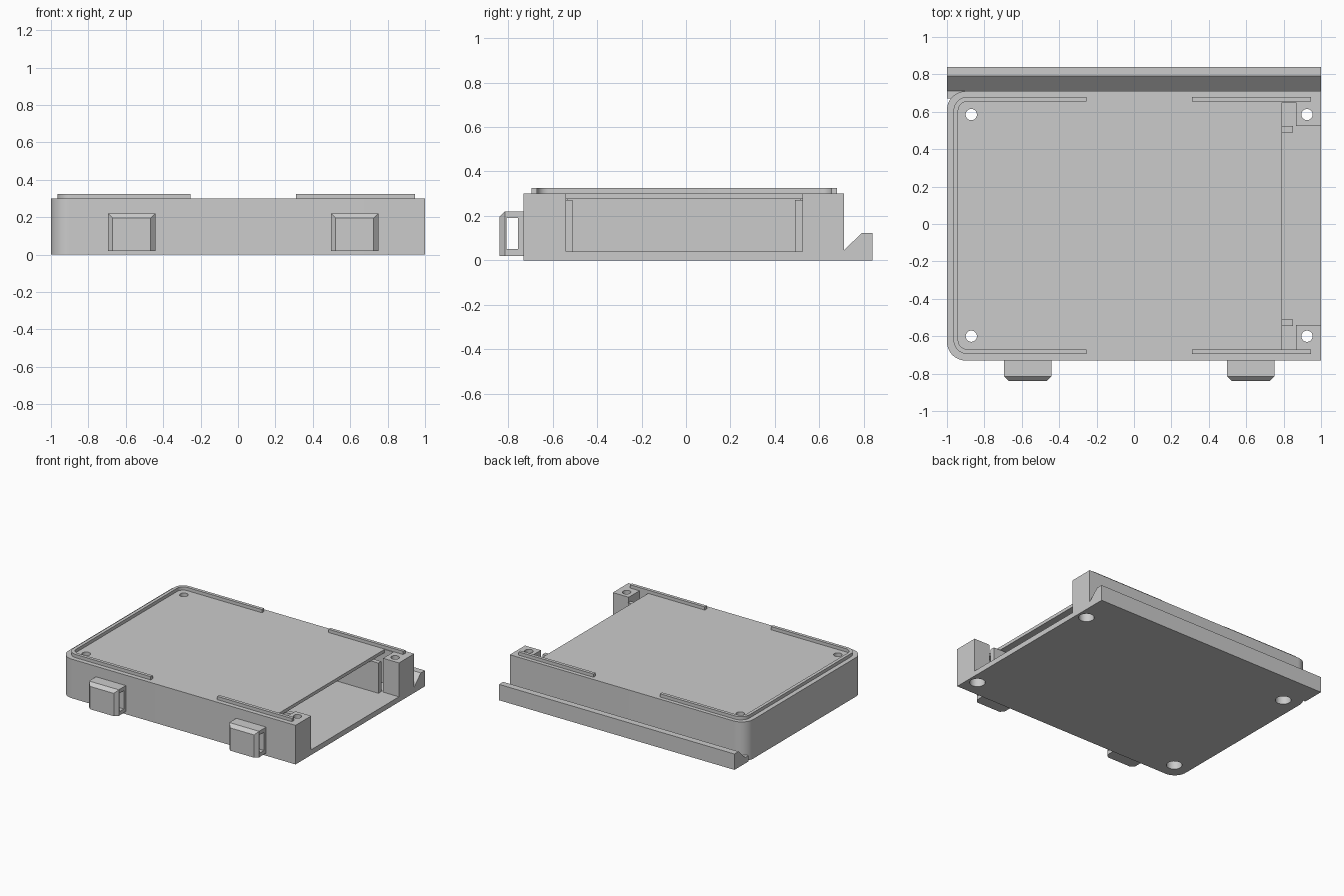
import bpy, bmesh
from math import sin, cos, pi, radians
from mathutils import Vector

cube = bpy.data.objects.get("Cube")
if cube:
    bpy.data.objects.remove(cube, do_unlink=True)

GREY = (0.6, 0.6, 0.6, 1.0)
mat = bpy.data.materials.new("plain grey")
mat.use_nodes = True
mat.diffuse_color = GREY
mat.node_tree.nodes["Principled BSDF"].inputs["Base Color"].default_value = GREY


def loft(name, rings):
    """Closed solid through rings of matching points."""
    bm = bmesh.new()
    loops = [[bm.verts.new(p) for p in ring] for ring in rings]
    n = len(loops[0])
    for a, b in zip(loops, loops[1:]):
        for i in range(n):
            j = (i + 1) % n
            bm.faces.new((a[i], a[j], b[j], b[i]))
    bm.faces.new(loops[0][::-1])
    bm.faces.new(loops[-1])
    bmesh.ops.recalc_face_normals(bm, faces=bm.faces)
    mesh = bpy.data.meshes.new(name)
    bm.to_mesh(mesh)
    bm.free()
    mesh.materials.append(mat)
    obj = bpy.data.objects.new(name, mesh)
    bpy.context.collection.objects.link(obj)
    return obj


def prism(name, outline, z0, z1):
    return loft(name, [[(x, y, z) for x, y in outline] for z in (z0, z1)])


def box(name, x0, x1, y0, y1, z0, z1):
    return prism(name, [(x0, y0), (x1, y0), (x1, y1), (x0, y1)], z0, z1)


def arc(cx, cy, r, start, end, steps=12):
    angles = [radians(start + (end - start) * i / steps) for i in range(steps + 1)]
    return [(cx + r * cos(a), cy + r * sin(a)) for a in angles]


def disc(name, x, y, r, z0, z1):
    return prism(name, arc(x, y, r, 0, 360, 32)[:-1], z0, z1)


def cut(obj, cutters):
    """Subtract the cutters and bake the result."""
    for c in cutters:
        mod = obj.modifiers.new("cut", 'BOOLEAN')
        mod.operation = 'DIFFERENCE'
        mod.solver = 'EXACT'
        mod.object = c
    deps = bpy.context.evaluated_depsgraph_get()
    mesh = bpy.data.meshes.new_from_object(obj.evaluated_get(deps))
    obj.modifiers.clear()
    obj.data = mesh


def discard(objs):
    for o in objs:
        bpy.data.objects.remove(o, do_unlink=True)


def smooth(obj):
    bpy.ops.object.select_all(action='DESELECT')
    obj.select_set(True)
    bpy.context.view_layer.objects.active = obj
    bpy.ops.object.shade_smooth_by_angle(angle=radians(30))


FRONT, BACK, TOP, FLOOR, CEIL = -0.73, 0.71, 0.30, 0.04, 0.275
HOLE_Y = (-0.6, 0.585)

# Tray body with two rounded corners
R = 0.1
body = prism("body", [(1, FRONT), (1, BACK)]
             + arc(-1 + R, BACK - R, R, 90, 180)
             + arc(-1 + R, FRONT + R, R, 180, 270), 0, TOP)

# Hollow inside, slot behind the end posts, and open end
hollows = [box("cavity_cutter", -0.93, 0.80, -0.67, 0.65, FLOOR, CEIL),
           box("slot_cutter", 0.79, 0.865, -0.67, 0.65, FLOOR, 0.4),
           box("end_cutter", 0.86, 1.1, -0.54, 0.525, FLOOR, 0.4)]

# Screw holes, wider underneath
holes = []
for x in (-0.87, 0.925):
    for y in HOLE_Y:
        holes.append(disc("screw_cutter", x, y, 0.03, -0.1, 0.4))
        holes.append(disc("head_cutter", x, y, 0.055, -0.1, 0.2))
cut(body, hollows + holes)
smooth(body)

# Inner posts around the screw holes of the closed end
for side, y in zip(("front", "back"), HOLE_Y):
    post = box(side + "_screw_post", -0.94, -0.80, y - 0.07, y + 0.07, 0.035, 0.28)
    cut(post, holes)
    smooth(post)
discard(hollows + holes)

# Guide rails under the top plate
box("front_guide_rail", -0.93, 0.85, -0.545, -0.51, 0.035, 0.272)
box("back_guide_rail", -0.93, 0.85, 0.49, 0.525, 0.035, 0.272)

# Raised lip: a C round the closed end and two short strips
lx, lf, lb, w, r = -0.965, -0.695, 0.68, 0.025, 0.075
outer = arc(lx + r, lb - r, r, 90, 180) + arc(lx + r, lf + r, r, 180, 270)
inner = arc(lx + r, lb - r, r - w, 90, 180) + arc(lx + r, lf + r, r - w, 180, 270)
end = -0.255
lip = prism("end_lip", [(end, lb)] + outer + [(end, lf), (end, lf + w)]
            + inner[::-1] + [(end, lb - w)], TOP - 0.005, 0.325)
smooth(lip)
box("front_lip_strip", 0.31, 0.945, lf, lf + w, TOP - 0.005, 0.325)
box("back_lip_strip", 0.31, 0.945, lb - w, lb, TOP - 0.005, 0.325)

# Sloped hook rail along the back
hook = [(0.67, 0), (0.84, 0), (0.84, 0.122), (0.79, 0.122), (0.71, 0.045), (0.67, 0.045)]
loft("back_hook_rail", [[(x, y, z) for y, z in hook] for x in (-1, 1)])

# Bevelled strap loops on the front
for side, x0 in (("right", -0.695), ("left", 0.497)):
    x1 = x0 + 0.253

    def section(y, b):
        return [(x0 + b, y, 0.02), (x1 - b, y, 0.02),
                (x1 - b, y, 0.22 - b), (x0 + b, y, 0.22 - b)]

    loop = loft(side + "_strap_loop",
                [section(-0.725, 0), section(-0.815, 0), section(-0.84, 0.025)])
    gap = box("loop_cutter", x0 - 0.1, x1 + 0.1, -0.808, -0.755, 0.05, 0.19)
    cut(loop, [gap])
    discard([gap])
